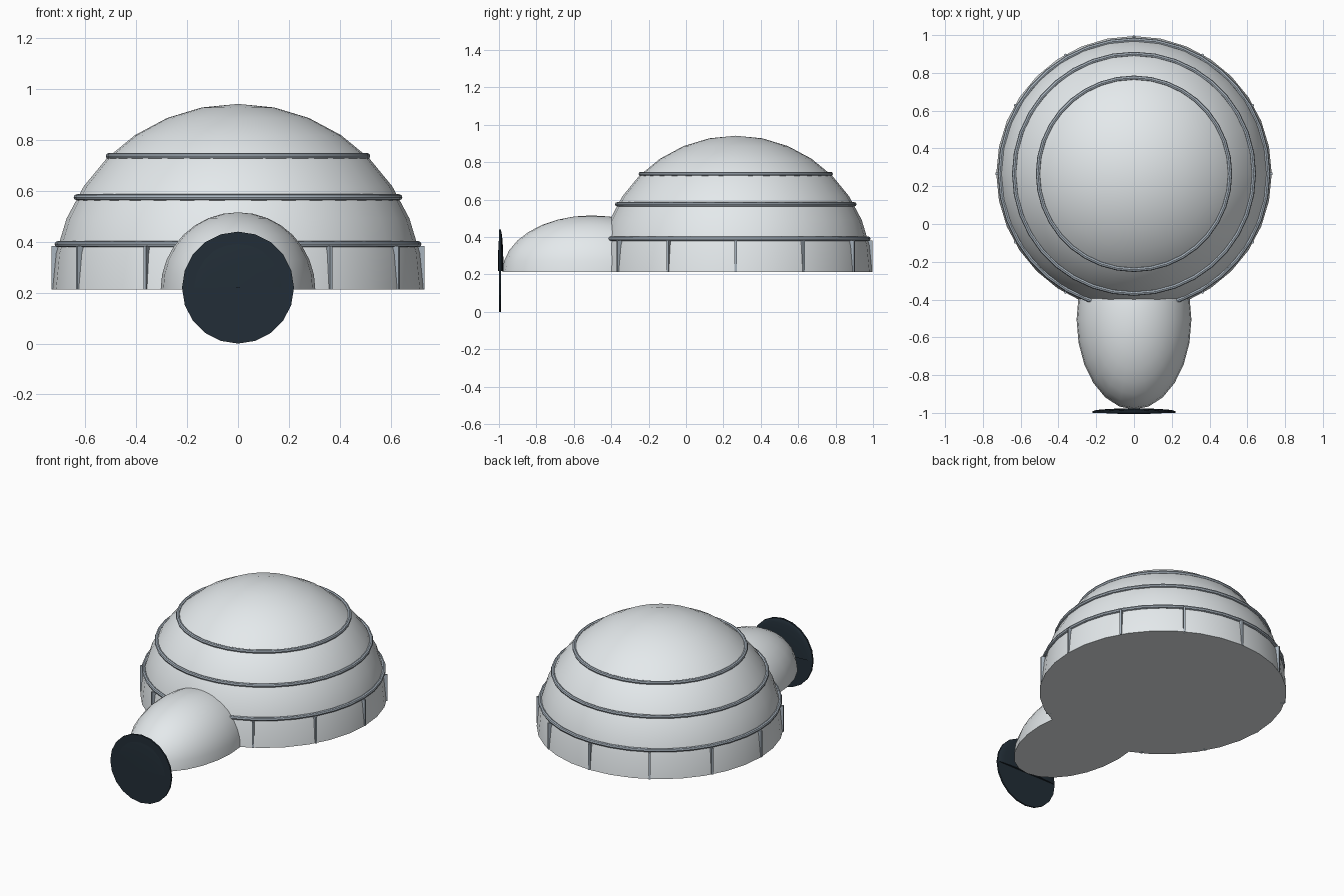
import bpy, bmesh, math
from mathutils import Matrix

if "Cube" in bpy.data.objects:
    bpy.data.objects.remove(bpy.data.objects["Cube"])

BASE = 0.213      # floor height of the dome
CY = 0.266        # dome centre in y


def material(name, rgb):
    m = bpy.data.materials.new(name)
    m.diffuse_color = (*rgb, 1)
    m.use_nodes = True
    m.node_tree.nodes["Principled BSDF"].inputs["Base Color"].default_value = m.diffuse_color
    return m


SNOW = material("snow", (0.78, 0.82, 0.84))
TRIM = material("trim", (0.40, 0.46, 0.52))
DARK = material("dark", (0.016, 0.027, 0.038))


def finish(ob, name, mat, smooth=True):
    ob.name = name
    ob.data.materials.append(mat)
    if smooth:
        bpy.ops.object.select_all(action='DESELECT')
        ob.select_set(True)
        bpy.context.view_layer.objects.active = ob
        bpy.ops.object.shade_smooth_by_angle(angle=math.radians(40))
    return ob


def half_ellipsoid(name, loc, radii, mat, seg, rings):
    """Upper half of a scaled sphere with a closed flat base."""
    me = bpy.data.meshes.new(name)
    bm = bmesh.new()
    bmesh.ops.create_uvsphere(bm, u_segments=seg, v_segments=rings, radius=1)
    bmesh.ops.bisect_plane(bm, geom=bm.verts[:] + bm.edges[:] + bm.faces[:], dist=1e-4,
                           plane_co=(0, 0, 0), plane_no=(0, 0, -1), clear_outer=True)
    bmesh.ops.holes_fill(bm, edges=[e for e in bm.edges if e.is_boundary], sides=0)
    bmesh.ops.transform(bm, matrix=Matrix.Diagonal((*radii, 1)), verts=bm.verts)
    bmesh.ops.recalc_face_normals(bm, faces=bm.faces)
    bm.to_mesh(me)
    bm.free()
    ob = bpy.data.objects.new(name, me)
    bpy.context.collection.objects.link(ob)
    ob.location = loc
    return finish(ob, name, mat)


# Main dome and entrance tunnel
half_ellipsoid("dome", (0, CY, BASE), (0.729, 0.729, 0.729), SNOW, 32, 16)
half_ellipsoid("entrance_tunnel", (0, -0.505, BASE), (0.304, 0.477, 0.303), SNOW, 24, 16)

# Horizontal course bands
for i, (z, r) in enumerate([(0.391, 0.709), (0.575, 0.634), (0.737, 0.508)]):
    bpy.ops.mesh.primitive_torus_add(major_segments=36, minor_segments=8, major_radius=r,
                                     minor_radius=0.012, location=(0, CY, z))
    finish(bpy.context.object, f"band_{i + 1}", TRIM)

# Upright block joints around the bottom course
for i in range(12):
    a = i * math.tau / 12
    r = 0.717
    bpy.ops.mesh.primitive_cube_add(size=1, rotation=(0, 0, a),
                                    location=(r * math.cos(a), CY + r * math.sin(a), (BASE + 0.383) / 2))
    ob = bpy.context.object
    ob.scale = (0.03, 0.012, 0.383 - BASE)
    finish(ob, f"joint_{i + 1}", TRIM, smooth=False)

# Dark doorway disc, with a shallow bulge behind its upper half
bpy.ops.mesh.primitive_cylinder_add(vertices=20, radius=0.22, depth=0.01,
                                    location=(0, -0.995, 0.22), rotation=(math.pi / 2, 0, 0))
finish(bpy.context.object, "doorway_disc", DARK, smooth=False)
half_ellipsoid("doorway_bulge", (0, -0.991, 0.22), (0.217, 0.015, 0.217), DARK, 20, 12)
